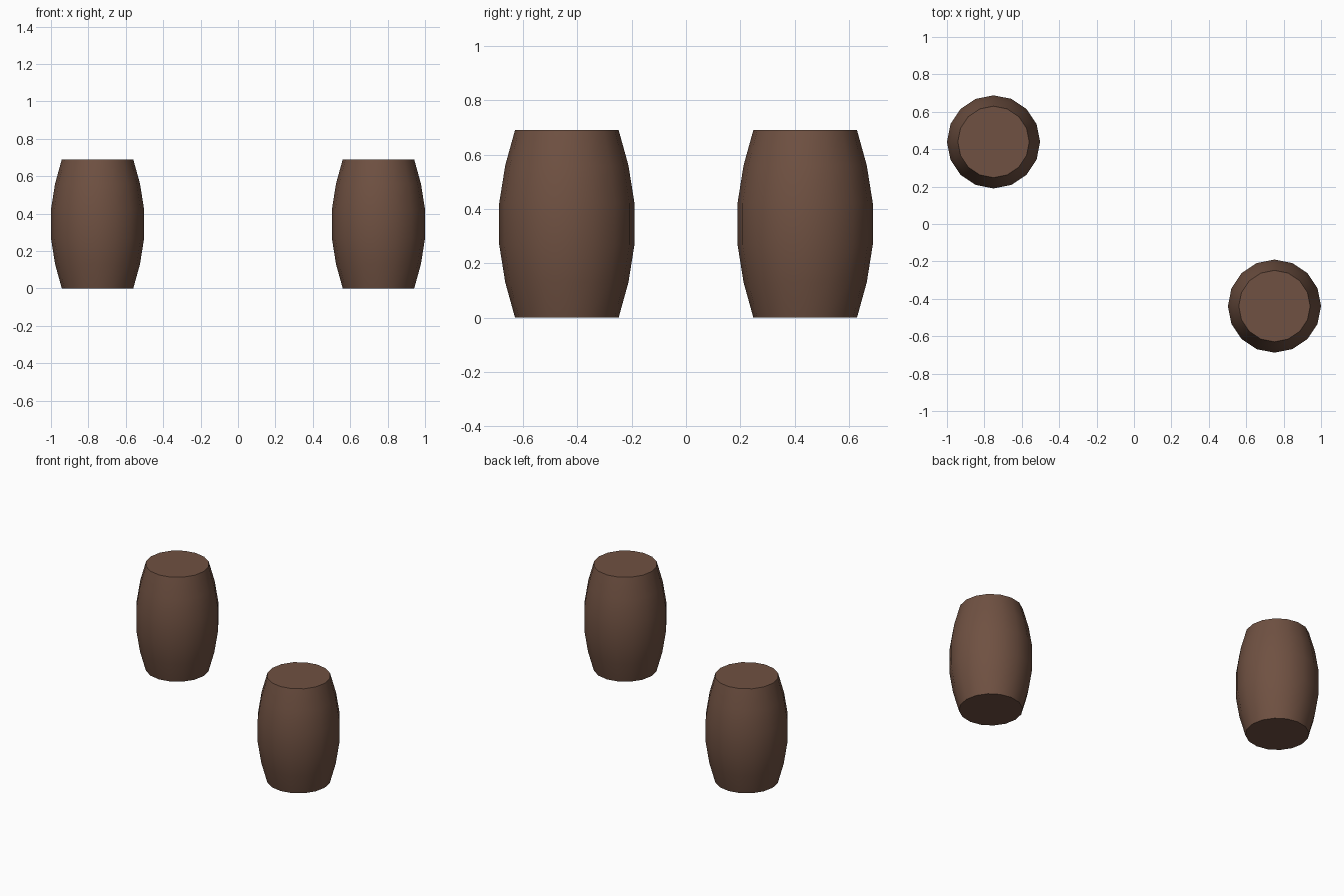
import bpy, bmesh, math

if "Cube" in bpy.data.objects:
    bpy.data.objects.remove(bpy.data.objects["Cube"])

# One brown for everything
brown = bpy.data.materials.new("dark brown wood")
brown.diffuse_color = (0.16, 0.082, 0.054, 1)
brown.use_nodes = True
brown.node_tree.nodes["Principled BSDF"].inputs["Base Color"].default_value = brown.diffuse_color

SIDES = 16
# Barrel profile: (radius, height)
PROFILE = [(0.191, 0.0), (0.227, 0.13), (0.249, 0.268),
           (0.249, 0.422), (0.227, 0.56), (0.191, 0.69)]


def barrel(name, x, y):
    bm = bmesh.new()
    rings = [[bm.verts.new((r * math.cos(2 * math.pi * i / SIDES),
                            r * math.sin(2 * math.pi * i / SIDES), z))
              for i in range(SIDES)] for r, z in PROFILE]
    # Bulging side
    for low, high in zip(rings, rings[1:]):
        for i in range(SIDES):
            j = (i + 1) % SIDES
            bm.faces.new((low[i], low[j], high[j], high[i])).smooth = True
    # Flat ends
    bm.faces.new(rings[0][::-1])
    bm.faces.new(rings[-1])
    # Keep the end rims sharp
    for e in bm.edges:
        if e.calc_face_angle(0) > math.radians(40):
            e.smooth = False
    mesh = bpy.data.meshes.new(name)
    bm.to_mesh(mesh)
    bm.free()
    mesh.materials.append(brown)
    obj = bpy.data.objects.new(name, mesh)
    obj.location = (x, y, 0)
    bpy.context.collection.objects.link(obj)


# Two barrels on opposite corners
barrel("back_left_barrel", -0.751, 0.439)
barrel("front_right_barrel", 0.751, -0.439)
